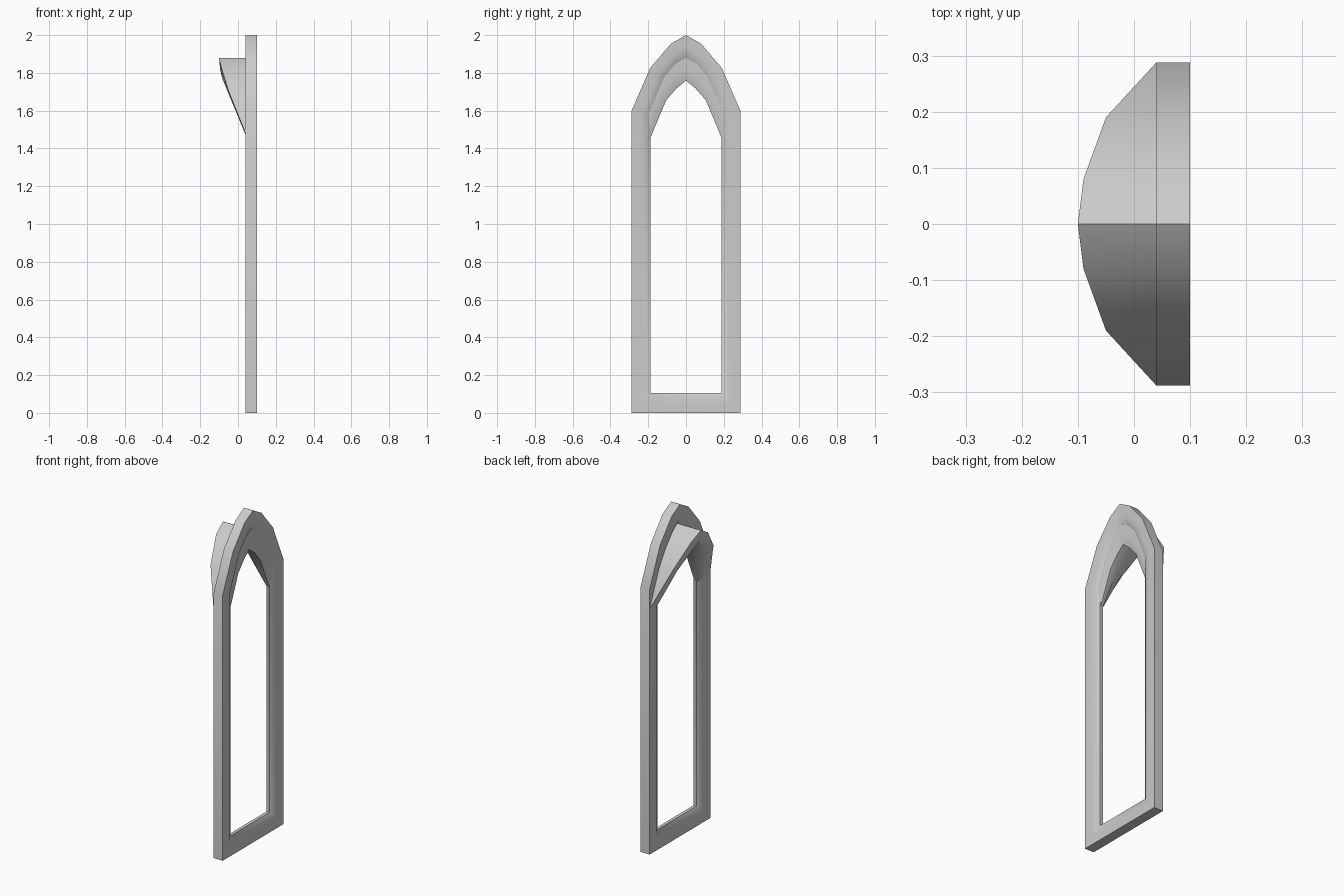
import bpy, bmesh, math

cube = bpy.data.objects.get("Cube")
if cube:
    bpy.data.objects.remove(cube, do_unlink=True)

stone = bpy.data.materials.new("pale_grey_stone")
stone.use_nodes = True
colour = (0.6, 0.6, 0.6, 1)
stone.diffuse_color = colour
stone.node_tree.nodes["Principled BSDF"].inputs["Base Color"].default_value = colour

FRONT, HOOD_FRONT, BACK, MIDDLE = 0.10, 0.087, 0.04, 0.07   # depths along x
DROP = 0.12                                  # hood sits this far below the frame arch

# Moulding half section: (share of width from outer side, share of depth)
ROUND = [(0, 1), (0.5, 0.97), (0.8, 0.75), (1, 0.33)]

# Half arch, springing to apex: (outer y, outer z, inner y, inner z, hood back x)
ARCH = [
    (0.288, 1.60, 0.187, 1.58, 0.04),
    (0.19, 1.825, 0.105, 1.775, -0.05),
    (0.08, 1.955, 0.05, 1.838, -0.09),
    (0.0, 2.00, 0.0, 1.879, -0.10),
]


def mirrored(half):
    """Run a half arch over the apex and down the other side."""
    other = [(-oy, oz, -iy, iz, b) for oy, oz, iy, iz, b in reversed(half[:-1])]
    return half + other


def section(bm, front, oy, oz, iy, iz, back):
    """Rounded section: flat on the outer side, blunt nose on the inner side."""
    shape = [(t, (front - MIDDLE) * f) for t, f in ROUND]
    shape += [(t, (back - MIDDLE) * f) for t, f in reversed(ROUND)]
    return [bm.verts.new((MIDDLE + d, oy + (iy - oy) * t, oz + (iz - oz) * t))
            for t, d in shape]


def sweep(name, stations, front, closed):
    """Join rounded sections into a mitred moulding."""
    bm = bmesh.new()
    rings = [section(bm, front, *s) for s in stations]
    pairs = list(zip(rings, rings[1:]))
    if closed:
        pairs.append((rings[-1], rings[0]))
    else:
        bm.faces.new(rings[0])
        bm.faces.new(rings[-1])
    count = len(rings[0])
    for a, b in pairs:
        for i in range(count):
            j = (i + 1) % count
            bm.faces.new((a[i], a[j], b[j], b[i]))
    bmesh.ops.recalc_face_normals(bm, faces=bm.faces)
    mesh = bpy.data.meshes.new(name)
    bm.to_mesh(mesh)
    bm.free()
    mesh.materials.append(stone)
    obj = bpy.data.objects.new(name, mesh)
    bpy.context.collection.objects.link(obj)
    bpy.ops.object.select_all(action="DESELECT")
    obj.select_set(True)
    bpy.context.view_layer.objects.active = obj
    bpy.ops.object.shade_smooth_by_angle(angle=math.radians(50))


# Window frame: sill, posts and pointed arch in one mitred loop
arch = [(oy, oz, iy, iz, BACK) for oy, oz, iy, iz, _ in mirrored(ARCH)]
sill = [(side * 0.288, 0, side * 0.187, 0.105, BACK) for side in (-1, 1)]
sweep("window_frame", arch + sill, FRONT, True)

# Arched hood projecting behind the frame, deepest at the apex
hood = [(oy, oz - DROP, iy, iz - DROP, back) for oy, oz, iy, iz, back in mirrored(ARCH)]
sweep("arch_hood", hood, HOOD_FRONT, False)
